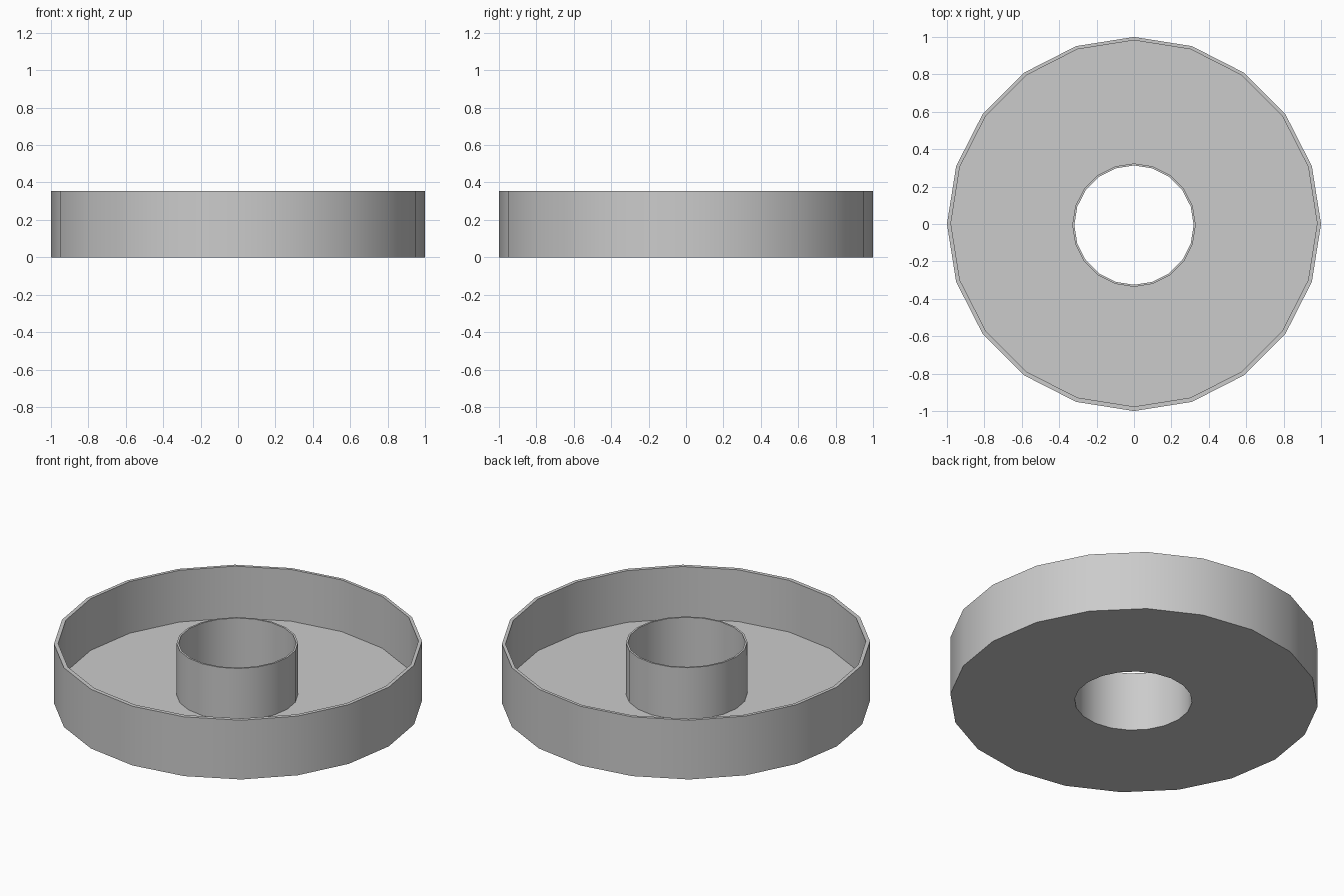
import bpy
import bmesh
from math import cos, sin, pi, radians

# Remove the default cube only
cube = bpy.data.objects.get("Cube")
if cube:
    bpy.data.objects.remove(cube, do_unlink=True)

SIDES = 20
HEIGHT = 0.355
FLOOR = 0.045
HUB_Y = -0.006      # the hub sits very slightly towards the front

# Plain grey material
grey = bpy.data.materials.new("plain grey")
grey.use_nodes = True
colour = (0.6, 0.6, 0.6, 1.0)
grey.diffuse_color = colour
grey.node_tree.nodes["Principled BSDF"].inputs["Base Color"].default_value = colour

# Closed cross-section: (radius, height, y offset)
profile = [
    (1.0, 0.0, 0.0),            # outer wall
    (1.0, HEIGHT, 0.0),
    (0.979, HEIGHT, 0.003),     # inside of the rim
    (0.979, FLOOR, 0.003),
    (0.33, FLOOR, HUB_Y),       # hub wall
    (0.33, HEIGHT, HUB_Y),
    (0.319, HEIGHT, HUB_Y),     # bore through the hub
    (0.319, 0.0, HUB_Y),
]


def lathe(name, section, sides):
    """Turn a closed cross-section into a ring of quads."""
    bm = bmesh.new()
    rings = []
    for radius, z, dy in section:
        angles = [2 * pi * i / sides for i in range(sides)]
        rings.append([bm.verts.new((radius * cos(a), radius * sin(a) + dy, z))
                      for a in angles])
    for k, ring in enumerate(rings):
        following = rings[(k + 1) % len(rings)]
        for i in range(sides):
            j = (i + 1) % sides
            bm.faces.new((ring[i], ring[j], following[j], following[i]))
    bmesh.ops.recalc_face_normals(bm, faces=bm.faces)
    mesh = bpy.data.meshes.new(name)
    bm.to_mesh(mesh)
    bm.free()
    obj = bpy.data.objects.new(name, mesh)
    bpy.context.collection.objects.link(obj)
    return obj


# Tray with a raised rim and a hollow central hub
tray = lathe("ring_tray", profile, SIDES)
tray.data.materials.append(grey)
bpy.ops.object.select_all(action="DESELECT")
tray.select_set(True)
bpy.context.view_layer.objects.active = tray
bpy.ops.object.shade_smooth_by_angle(angle=radians(30))
